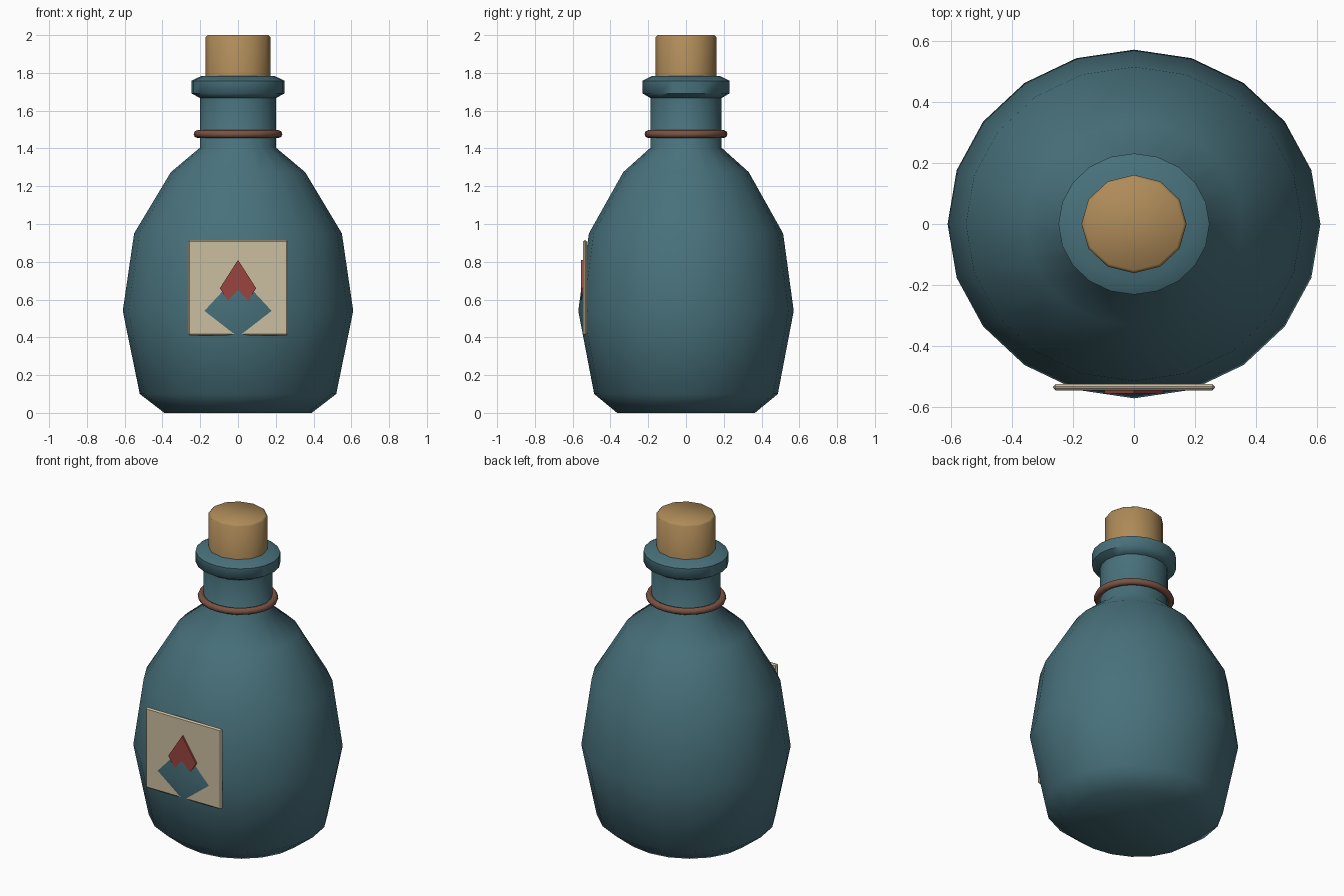
import bpy, bmesh
from math import sin, cos, pi, radians

if "Cube" in bpy.data.objects:
    bpy.data.objects.remove(bpy.data.objects["Cube"])

DEPTH = 0.935  # the bottle is slightly narrower front to back


def material(name, rgb):
    m = bpy.data.materials.new(name)
    m.diffuse_color = (*rgb, 1)
    m.use_nodes = True
    m.node_tree.nodes["Principled BSDF"].inputs["Base Color"].default_value = m.diffuse_color
    return m


def finish(bm, name, mat, angle=None):
    bmesh.ops.recalc_face_normals(bm, faces=bm.faces)
    me = bpy.data.meshes.new(name)
    bm.to_mesh(me)
    bm.free()
    ob = bpy.data.objects.new(name, me)
    bpy.context.collection.objects.link(ob)
    me.materials.append(mat)
    if angle:
        bpy.ops.object.select_all(action='DESELECT')
        ob.select_set(True)
        bpy.context.view_layer.objects.active = ob
        bpy.ops.object.shade_smooth_by_angle(angle=radians(angle))
    return ob


def lathe(name, profile, sides, mat, closed=False, angle=60):
    """Turn (radius, z) points around z; closed joins the last point to the first."""
    bm = bmesh.new()
    rings = [[bm.verts.new((r * cos(2 * pi * i / sides), r * DEPTH * sin(2 * pi * i / sides), z))
              for i in range(sides)] for r, z in profile]
    pairs = list(zip(rings, rings[1:]))
    if closed:
        pairs.append((rings[-1], rings[0]))
    else:
        bm.faces.new(rings[0])
        bm.faces.new(rings[-1])
    for a, b in pairs:
        for i in range(sides):
            j = (i + 1) % sides
            bm.faces.new((a[i], a[j], b[j], b[i]))
    return finish(bm, name, mat, angle)


def plate(name, outline, y_front, y_back, mat, bevel=0):
    """Flat panel with an (x, z) outline."""
    bm = bmesh.new()
    face = bm.faces.new([bm.verts.new((x, y_front, z)) for x, z in outline])
    new = bmesh.ops.extrude_face_region(bm, geom=[face])['geom']
    for v in new:
        if isinstance(v, bmesh.types.BMVert):
            v.co.y = y_back
    if not any(face in e.link_faces for e in bm.edges if len(e.link_faces) == 2):
        bm.faces.new([v for v in face.verts])
    if bevel:
        bmesh.ops.bevel(bm, geom=bm.edges[:], offset=bevel, segments=1, affect='EDGES')
    return finish(bm, name, mat)


glass = material("teal_glass", (0.065, 0.165, 0.2))
cork = material("cork", (0.43, 0.26, 0.1))
paper = material("paper", (0.6, 0.52, 0.35))
red = material("red", (0.32, 0.06, 0.05))
leather = material("leather", (0.2, 0.085, 0.055))

# Bottle body with neck
lathe("bottle_body", [(0.39, 0), (0.52, 0.10), (0.61, 0.54), (0.55, 0.95),
                      (0.355, 1.275), (0.2, 1.405), (0.2, 1.70)], 20, glass)

# Rolled lip
lathe("bottle_lip", [(0.195, 1.663), (0.247, 1.692), (0.247, 1.758), (0.195, 1.783)], 20, glass)

# Stopper
lathe("stopper", [(0.172, 1.72), (0.172, 1.99), (0.162, 2.0)], 12, cork)

# Cord around the neck
lathe("neck_cord", [(0.214 + 0.021 * cos(2 * pi * k / 8), 1.476 + 0.021 * sin(2 * pi * k / 8))
                    for k in range(8)], 24, leather, closed=True)

# Paper label and its diamond, both partly pierced by the belly
plate("label", [(-0.265, 0.41), (0.265, 0.41), (0.265, 0.915), (-0.265, 0.915)],
      -0.544, -0.524, paper, bevel=0.008)
plate("label_diamond", [(0, 0.51), (0.096, 0.66), (0, 0.81), (-0.096, 0.66)],
      -0.555, -0.538, red)
